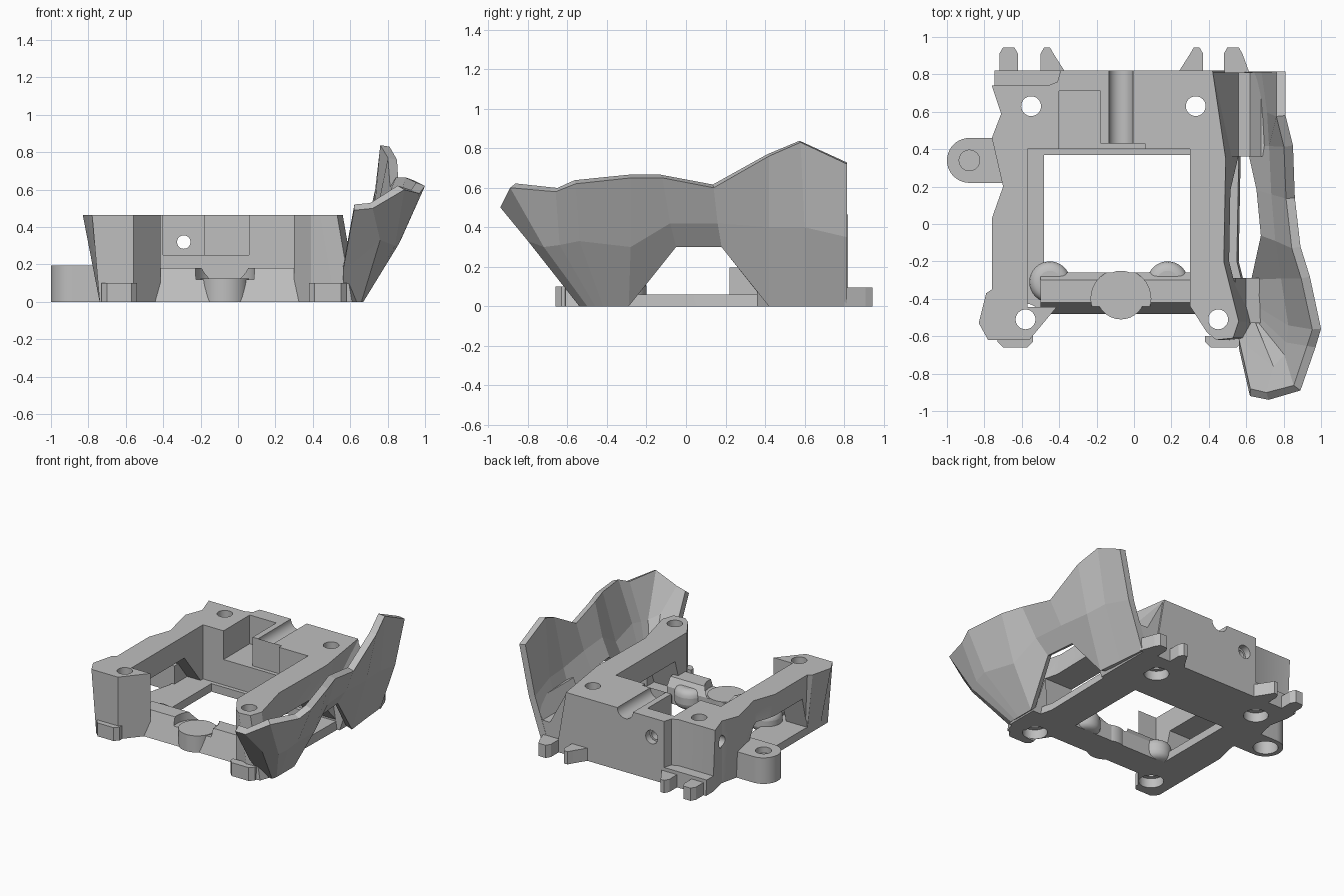
import bpy, bmesh, math

old = bpy.data.objects.get("Cube")
if old:
    bpy.data.objects.remove(old, do_unlink=True)

grey = bpy.data.materials.new("plain grey")
grey.use_nodes = True
tone = (0.52, 0.52, 0.52, 1)
grey.diffuse_color = tone
grey.node_tree.nodes["Principled BSDF"].inputs["Base Color"].default_value = tone


def finish(name, bm):
    bmesh.ops.recalc_face_normals(bm, faces=bm.faces)
    mesh = bpy.data.meshes.new(name)
    bm.to_mesh(mesh)
    bm.free()
    mesh.materials.append(grey)
    obj = bpy.data.objects.new(name, mesh)
    bpy.context.collection.objects.link(obj)
    return obj


def prism(name, outline, low, high, axis="z", flare=None):
    """Extrude an outline along an axis; flare reshapes the low end."""
    place = {"z": lambda a, b, h: (a, b, h),
             "y": lambda a, b, h: (a, h, b),
             "x": lambda a, b, h: (h, a, b)}[axis]
    bm = bmesh.new()
    base = [flare(*p) if flare else p for p in outline]
    bottom = [bm.verts.new(place(*p, low)) for p in base]
    top = [bm.verts.new(place(*p, high)) for p in outline]
    bm.faces.new(bottom)
    bm.faces.new(top)
    count = len(outline)
    for i in range(count):
        j = (i + 1) % count
        bm.faces.new((bottom[i], bottom[j], top[j], top[i]))
    return finish(name, bm)


def box(name, x0, x1, y0, y1, z0, z1):
    return prism(name, [(x0, y0), (x1, y0), (x1, y1), (x0, y1)], z0, z1)


def arc(cx, cy, r, start=0, end=360, steps=32):
    full = end - start == 360
    count = steps if full else steps + 1
    angles = [math.radians(start + (end - start) * i / steps) for i in range(count)]
    return [(cx + r * math.cos(t), cy + r * math.sin(t)) for t in angles]


def activate(obj):
    bpy.ops.object.select_all(action="DESELECT")
    obj.select_set(True)
    bpy.context.view_layer.objects.active = obj


def cut(target, *cutters):
    activate(target)
    for cutter in cutters:
        mod = target.modifiers.new("cut", "BOOLEAN")
        mod.operation = "DIFFERENCE"
        mod.solver = "EXACT"
        mod.object = cutter
        bpy.ops.object.modifier_apply(modifier=mod.name)
        bpy.data.objects.remove(cutter, do_unlink=True)


def smooth(obj, angle=30):
    activate(obj)
    bpy.ops.object.shade_smooth_by_angle(angle=math.radians(angle))


# Main frame: corner posts, side rails and rear block
outline = [(-.76, .82), (-.76, .74), (-.71, .59), (-.76, .46), (-.7, .2), (-.76, .03),
           (-.76, -.35), (-.79, -.37), (-.83, -.53), (-.78, -.62), (-.56, -.62),
           (-.41, -.44), (.3, -.44), (.39, -.58), (.44, -.62), (.53, -.61),
           (.56, -.52), (.48, -.2), (.49, .35), (.42, .82)]
frame = prism("frame", outline, 0, .465,
              flare=lambda x, y: (x + .08 if x > .41 else max(x, -.74), y))
cut(frame,
    box("bay", -.57, .3, -.445, .4, .06, 1),
    box("floor_opening", -.48, .3, -.26, .37, -1, 1),
    prism("side_windows", [(-.37, .06), (-.3, .3), (.18, .3), (.37, .06)], -2, 2, "x"),
    box("rear_pocket", -.4, -.18, .3, .71, .25, 1),
    box("shallow_recess", -.19, .06, .3, .43, .25, 1),
    prism("rear_corner_step", [(-1, .74), (-.46, .74), (-.41, .76), (-.37, .9), (-1, .9)], .12, 1),
    prism("cable_groove", arc(-.07, .465, .065), .43, 1, "y"),
    prism("rear_pin_hole", arc(-.29, .32, .036), .6, 1, "y"),
    prism("rear_pin_seat", arc(-.29, .32, .05), .77, 1, "y"),
    prism("side_pin_hole", arc(.61, .32, .045), -1, -.62, "x"))

# Vertical screw holes with wider seats underneath
for x, y in [(-.58, -.51), (.45, -.51), (-.55, .63), (.33, .63)]:
    cut(frame, prism("hole", arc(x, y, .053), -1, 1),
        prism("seat", arc(x, y, .085), -1, .07))
smooth(frame)

# Front crossbar with a scooped middle and a round boss
bar = prism("front_crossbar", [(-.48, 0), (-.26, 0), (-.26, .12), (-.3, .18), (-.42, .18)],
            -.5, .34, "x")
cut(bar, prism("scoop", arc(-.07, -.4, .16), .12, 1))
smooth(bar)
smooth(prism("front_boss", arc(-.07, -.38, .13), 0, .125))
for x in (-.45, .18):
    bump = prism("rounded_bump", arc(x, -.31, .11), 0, .15)
    bevel = bump.modifiers.new("round", "BEVEL")
    bevel.width = .05
    bevel.segments = 4
    smooth(bump, 40)

# Stepped front feet
for name, x0, x1 in [("right_foot", -.73, -.54), ("left_foot", .38, .58)]:
    prism(name, [(x0, -.6), (x0, -.63), (x0 + .03, -.66),
                 (x1 - .03, -.66), (x1, -.63), (x1, -.6)], 0, .1)

# Screw tab on the right side
tab = prism("side_tab", [(-.68, .22), (-.68, .46)] + arc(-.88, .34, .12, 90, 270, 20), 0, .195)
cut(tab, prism("tab_hole", arc(-.88, .34, .055), .15, 1),
    prism("tab_seat", arc(-.88, .34, .085), -1, .1))
smooth(tab)

# Rear clip lugs
lugs = [(-.72, -.72, -.62, -.62), (-.5, -.5, -.43, -.36),
        (.23, .3, .37, .37), (.48, .48, .58, .62)]
for left_base, left, right, right_base in lugs:
    prism("rear_lug", [(left_base, .8), (left, .91), (left + .02, .945),
                       (right - .02, .945), (right, .91), (right_base, .8)], 0, .095)

# Webs joining the frame to the side guard
prism("rear_web", [(.4, 0), (.59, 0), (.7, .33), (.68, .33), (.62, .2), (.56, .2), (.42, .46)],
      .36, .81, "y")
prism("front_web", [(.52, 0), (.65, 0), (.69, .1), (.6, .12), (.54, .3)], -.53, -.29, "y")

# Faceted side guard: ribs run from the front edge to the rear, low to high
ribs = [
    [(.57, -.53, 0), (.56, -.66, .16), (.62, -.92, .49)],
    [(.66, -.54, 0), (.76, -.8, .33), (.72, -.94, .5)],
    [(.67, -.5, 0), (.84, -.72, .3), (.89, -.89, .6)],
    [(.67, -.46, 0), (.86, -.64, .31), (.97, -.66, .58)],
    [(.67, -.42, 0), (.87, -.54, .33), (1, -.56, .62)],
    [(.67, -.29, 0), (.83, -.28, .3), (.94, -.28, .65)],
    [(.72, -.05, .3), (.8, -.08, .42), (.89, -.12, .65)],
    [(.7, .18, .3), (.78, .16, .42), (.86, .14, .6)],
    [(.65, .42, 0), (.77, .42, .4), (.85, .42, .76)],
    [(.63, .6, 0), (.76, .6, .4), (.81, .58, .83)],
    [(.61, .815, 0), (.73, .815, .35), (.81, .815, .72)]]
mesh = bpy.data.meshes.new("side_guard")
points = [p for rib in ribs for p in rib]
quads = [(3 * c + r, 3 * c + r + 3, 3 * c + r + 4, 3 * c + r + 1)
         for c in range(len(ribs) - 1) for r in range(2)]
mesh.from_pydata(points, [], quads)
mesh.materials.append(grey)
guard = bpy.data.objects.new("side_guard", mesh)
bpy.context.collection.objects.link(guard)
shell = guard.modifiers.new("thickness", "SOLIDIFY")
shell.thickness = .05
shell.offset = -1
